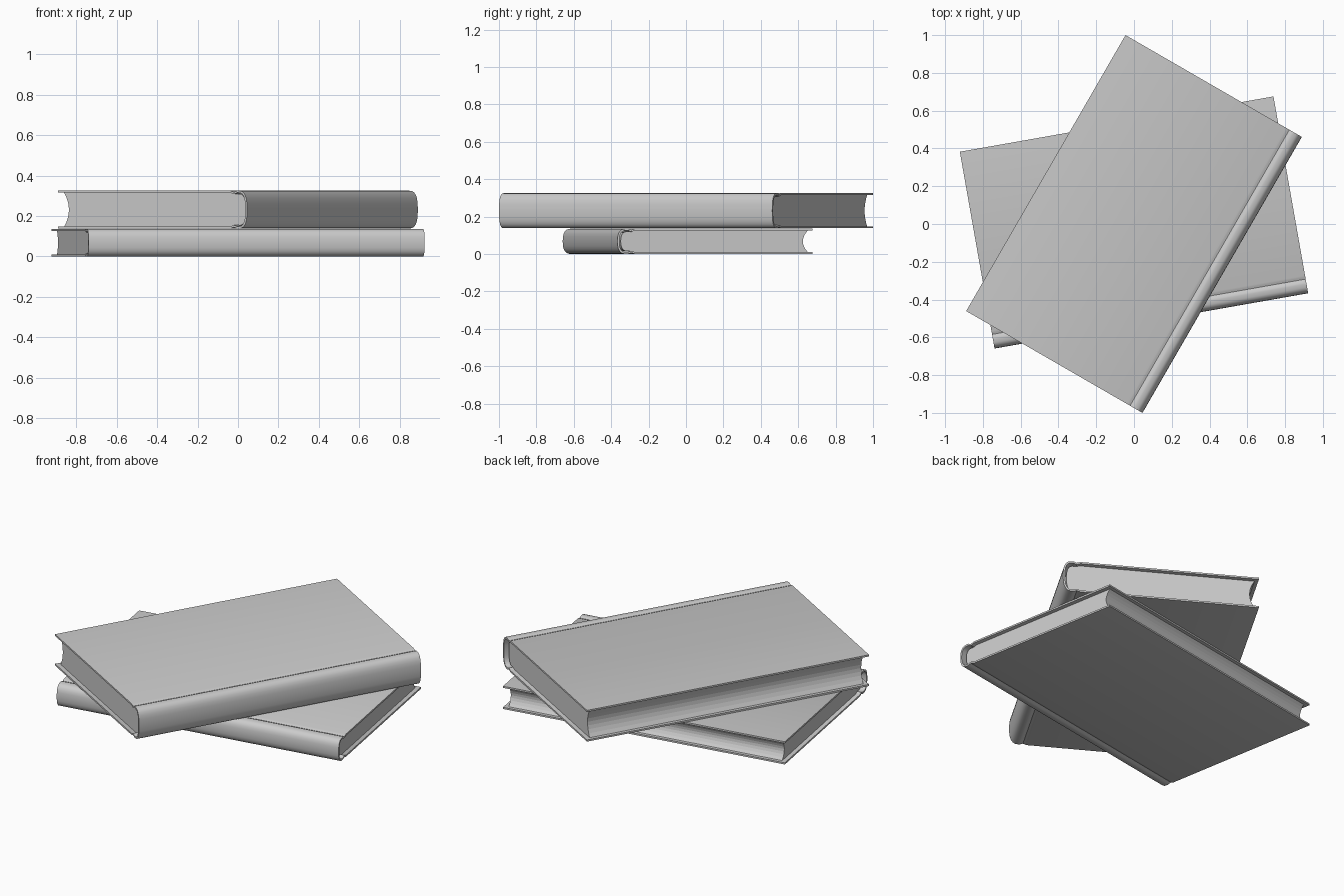
import bpy
import bmesh
from math import cos, sin, pi, radians

if "Cube" in bpy.data.objects:
    bpy.data.objects.remove(bpy.data.objects["Cube"], do_unlink=True)

grey = bpy.data.materials.new("plain grey")
grey.use_nodes = True
grey.diffuse_color = (0.6, 0.6, 0.6, 1)
grey.node_tree.nodes["Principled BSDF"].inputs["Base Color"].default_value = (0.6, 0.6, 0.6, 1)

BOARD = 0.01      # cover thickness
DEPTH = 0.05      # depth of the rounded spine
STEPS = 12


def bulge(x, depth, half, power):
    """Rounded spine curve from top to bottom."""
    pts = []
    for i in range(STEPS + 1):
        a = pi / 2 - pi * i / STEPS
        c, s = max(cos(a), 0), sin(a)
        sign = 1 if s >= 0 else -1
        pts.append((x + depth * c ** power, sign * half * abs(s) ** power))
    return pts


def cover_side(width, half, inset):
    """One skin of the cover: top board, hinge groove, spine, bottom board."""
    edge = width / 2
    z = half - inset
    top = [(-edge, z), (edge - 0.095, z), (edge - 0.085, z - 0.004),
           (edge - 0.076, z - 0.007), (edge - 0.067, z - 0.004), (edge - 0.058, z)]
    bottom = [(x, -zz) for x, zz in reversed(top)]
    return top + bulge(edge - DEPTH, DEPTH - inset, z, 0.75) + bottom


def page_profile(width, half):
    """Page block with a hollow fore-edge and a rounded back."""
    z = half - BOARD
    edge = width / 2
    back = bulge(edge - 0.055, 0.033, z - 0.006, 0.85)
    top = [(edge - 0.095, z), (edge - 0.076, z - 0.007)]
    fore = []
    for i in range(9):
        t = -1 + i / 4
        fore.append((-edge + 0.02 + 0.027 * (1 - t * t), z * t))
    return top + back + [(x, -zz) for x, zz in reversed(top)] + fore


def extrude_profile(name, profile, length, place, angle, smooth):
    """Sweep an x-z outline along the height of the book."""
    bm = bmesh.new()
    face = bm.faces.new([bm.verts.new((x, -length / 2, z)) for x, z in profile])
    result = bmesh.ops.extrude_face_region(bm, geom=[face])
    moved = [v for v in result["geom"] if isinstance(v, bmesh.types.BMVert)]
    bmesh.ops.translate(bm, verts=moved, vec=(0, length, 0))
    bmesh.ops.recalc_face_normals(bm, faces=bm.faces)
    mesh = bpy.data.meshes.new(name)
    bm.to_mesh(mesh)
    bm.free()
    mesh.materials.append(grey)
    obj = bpy.data.objects.new(name, mesh)
    bpy.context.collection.objects.link(obj)
    obj.location = place
    obj.rotation_euler.z = radians(angle)
    if smooth:
        bpy.ops.object.select_all(action="DESELECT")
        obj.select_set(True)
        bpy.context.view_layer.objects.active = obj
        bpy.ops.object.shade_smooth_by_angle(angle=radians(35))


def book(name, width, length, bottom, height, centre, angle):
    half = height / 2
    place = (centre[0], centre[1], bottom + half)
    outline = cover_side(width, half, 0) + cover_side(width, half, BOARD)[::-1]
    extrude_profile(name + "_cover", outline, length, place, angle, True)
    extrude_profile(name + "_pages", page_profile(width, half), length - 0.05,
                    place, angle, False)


book("lower_book", 1.058, 1.686, 0, 0.136, (0, 0.008), -80)
book("upper_book", 1.078, 1.687, 0.138, 0.187, (0, 0), -30)
